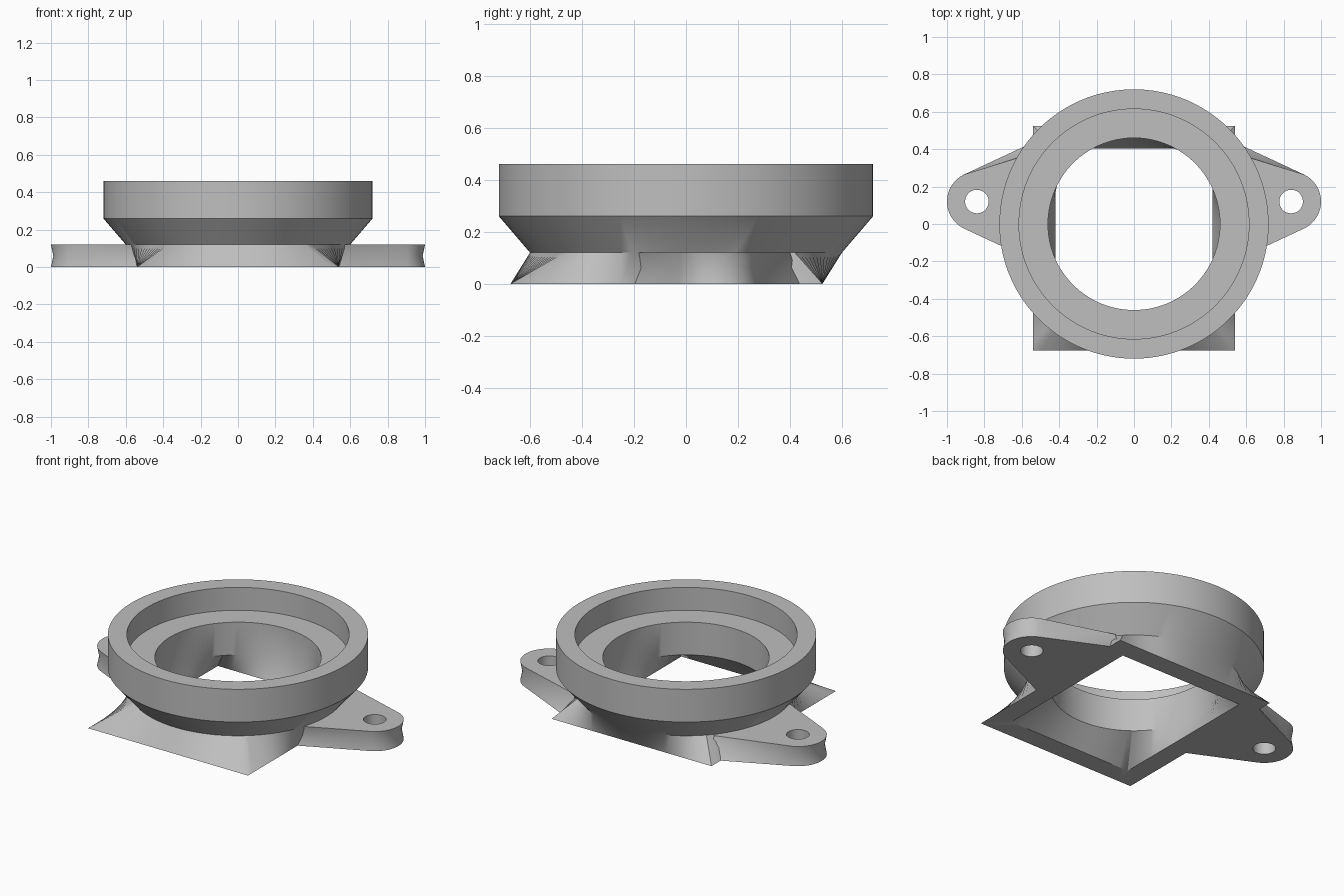
import bpy
import bmesh
from math import cos, sin, radians
from mathutils import Vector

cube = bpy.data.objects.get("Cube")
if cube:
    bpy.data.objects.remove(cube, do_unlink=True)

grey = bpy.data.materials.new("light_grey")
grey.use_nodes = True
COLOUR = (0.52, 0.52, 0.52, 1)
grey.diffuse_color = COLOUR
grey.node_tree.nodes["Principled BSDF"].inputs["Base Color"].default_value = COLOUR


def divide(corners, steps, closed=False):
    """Split every edge of a 2D path into equal steps."""
    ends = corners[1:] + corners[:1] if closed else corners[1:]
    pts = [a.lerp(b, i / steps) for a, b in zip(corners, ends) for i in range(steps)]
    return pts if closed else pts + [corners[-1]]


def at(points, z):
    return [(p.x, p.y, z) for p in points]


def ring_solid(name, rings):
    """Join rings of equal length into a solid with a hole through it."""
    bm = bmesh.new()
    loops = [[bm.verts.new(p) for p in ring] for ring in rings]
    for a, b in zip(loops, loops[1:] + loops[:1]):
        for i in range(len(a)):
            j = (i + 1) % len(a)
            bm.faces.new((a[i], a[j], b[j], b[i]))
    bmesh.ops.recalc_face_normals(bm, faces=bm.faces)
    mesh = bpy.data.meshes.new(name)
    bm.to_mesh(mesh)
    bm.free()
    mesh.materials.append(grey)
    obj = bpy.data.objects.new(name, mesh)
    bpy.context.collection.objects.link(obj)
    bpy.ops.object.select_all(action='DESELECT')
    obj.select_set(True)
    bpy.context.view_layer.objects.active = obj
    bpy.ops.object.shade_smooth_by_angle(angle=radians(30))
    return obj


def rectangle(x, y0, y1):
    corners = [Vector(c) for c in ((-x, y0), (x, y0), (x, y1), (-x, y1))]
    return divide(corners, 28, closed=True)


# Adapter body: rectangular foot blending into a stepped round collar
foot_outer = rectangle(0.54, -0.675, 0.525)
foot_inner = rectangle(0.42, -0.555, 0.405)
rays = [p.normalized() for p in foot_outer]
profile = [(0.60, 0.12), (0.72, 0.26), (0.72, 0.46), (0.615, 0.46),
           (0.615, 0.32), (0.46, 0.32), (0.46, 0.12)]
collar = [at([d * r for d in rays], z) for r, z in profile]
ring_solid("adapter_body", [at(foot_outer, 0)] + collar + [at(foot_inner, 0)])


# Mounting ears: tapered lugs with a bolt hole and a slight waist
def ear_outline(back_y):
    """Lug outline around the bolt hole, whose centre is the origin."""
    arc = [Vector((cos(radians(a)), sin(radians(a)))) * 0.16 for a in range(-65, 66, 5)]
    back, front = Vector((-0.37, back_y)), Vector((-0.37, -0.349))
    sides = divide([arc[-1], back, front, arc[0]], 14)
    return arc + sides[1:-1]


def ear(name, side):
    low, high = ear_outline(0.349), ear_outline(0.28)
    waist = [a.lerp(b, 0.5) for a, b in zip(low, high)]
    waist = [Vector((p.x * 0.92 if p.x > 0 else p.x, p.y * 0.95)) for p in waist]
    hole = [p.normalized() * 0.063 for p in low]
    rings = [at(low, 0), at(waist, 0.06), at(high, 0.12), at(hole, 0.12), at(hole, 0)]
    placed = [[(side * (x + 0.84), y + 0.12, z) for x, y, z in ring] for ring in rings]
    ring_solid(name, placed)


ear("left_mounting_ear", 1)
ear("right_mounting_ear", -1)
